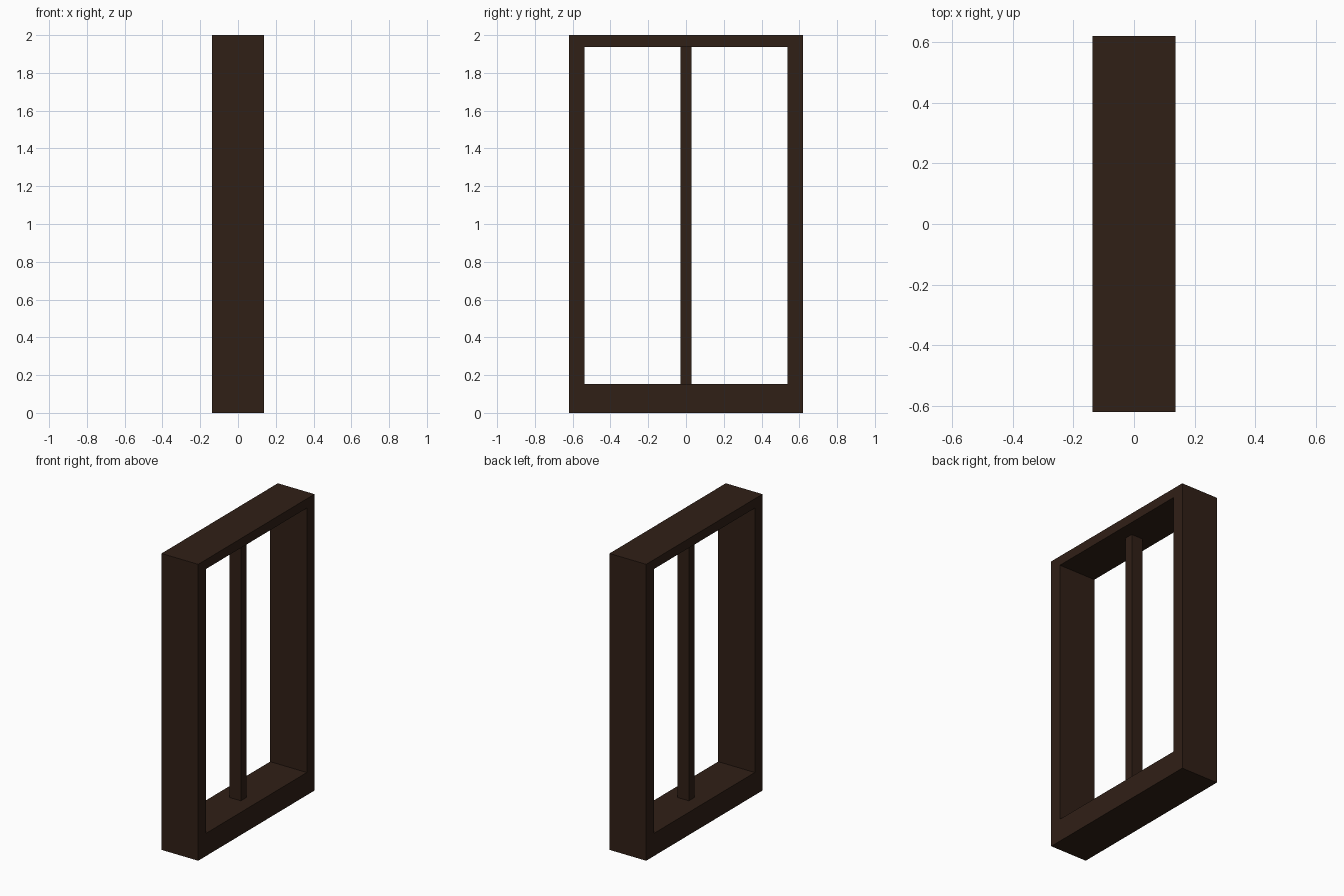
import bpy, bmesh

if "Cube" in bpy.data.objects:
    bpy.data.objects.remove(bpy.data.objects["Cube"])

wood = bpy.data.materials.new("dark_wood")
wood.diffuse_color = (0.03, 0.014, 0.008, 1)
wood.use_nodes = True
wood.node_tree.nodes["Principled BSDF"].inputs["Base Color"].default_value = wood.diffuse_color


def make_object(name, bm):
    bmesh.ops.recalc_face_normals(bm, faces=bm.faces)
    mesh = bpy.data.meshes.new(name)
    bm.to_mesh(mesh)
    bm.free()
    mesh.materials.append(wood)
    obj = bpy.data.objects.new(name, mesh)
    bpy.context.collection.objects.link(obj)
    return obj


def rectangle(bm, x, y, z0, z1):
    return [bm.verts.new((x, a, b)) for a, b in
            ((-y, z0), (y, z0), (y, z1), (-y, z1))]


# Window frame: one continuous ring with a deeper bottom sill
D = 0.137
bm = bmesh.new()
loops = [rectangle(bm, -D, 0.62, 0, 2), rectangle(bm, D, 0.62, 0, 2),
         rectangle(bm, D, 0.538, 0.153, 1.937), rectangle(bm, -D, 0.538, 0.153, 1.937)]
for k in range(4):
    a, b = loops[k], loops[(k + 1) % 4]
    for i in range(4):
        j = (i + 1) % 4
        bm.faces.new((a[i], a[j], b[j], b[i]))
make_object("window_frame", bm)

# Central upright bar, open-ended where it meets the frame
bm = bmesh.new()
back = rectangle(bm, -0.042, 0.029, 0.153, 1.937)
front = rectangle(bm, 0.042, 0.029, 0.153, 1.937)
bm.faces.new(back)
bm.faces.new(front)
for i in (1, 3):
    j = (i + 1) % 4
    bm.faces.new((back[i], back[j], front[j], front[i]))
make_object("centre_bar", bm)
